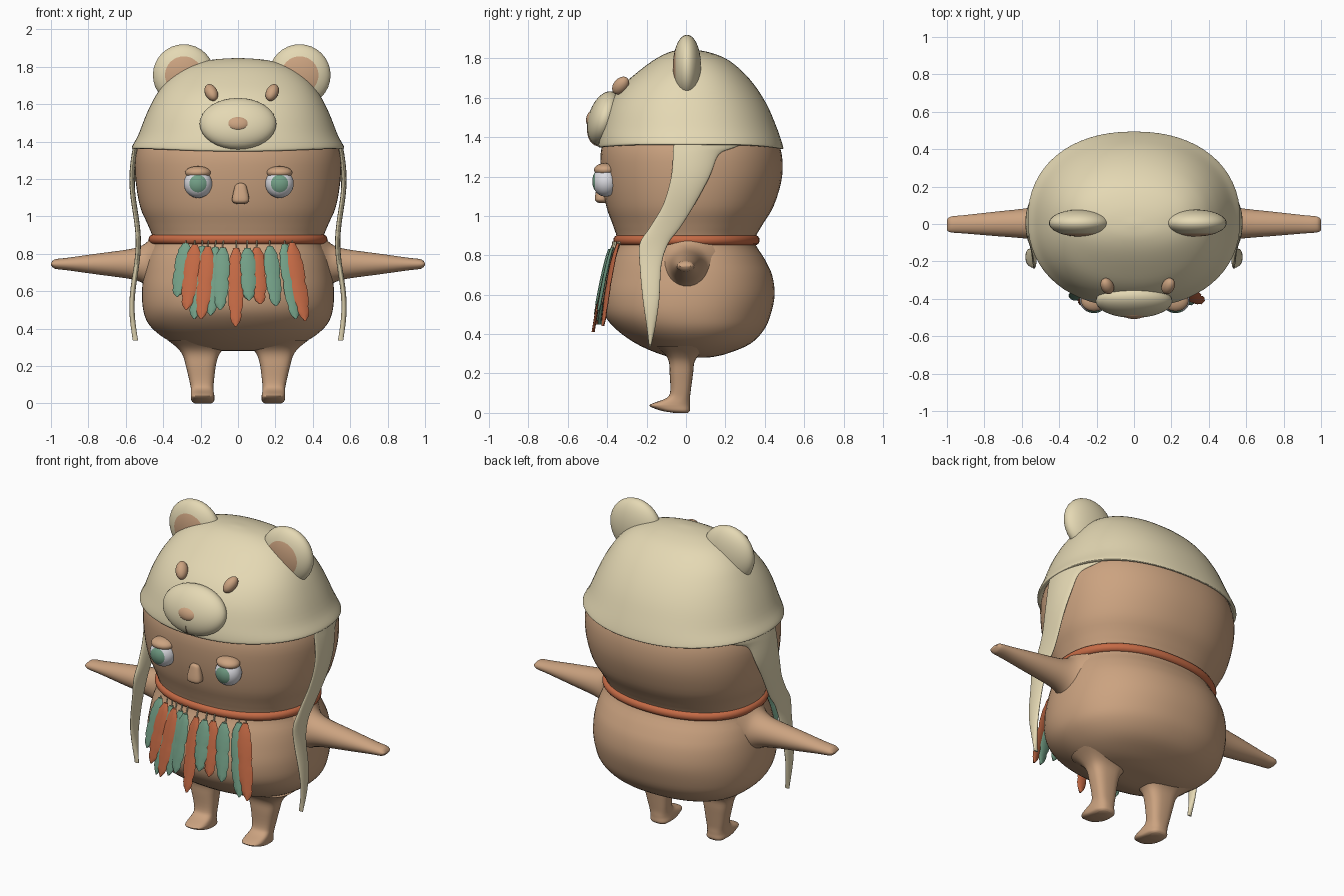
import bpy, bmesh, math
from mathutils import Matrix, Vector, Euler

if "Cube" in bpy.data.objects:
    bpy.data.objects.remove(bpy.data.objects["Cube"])


def material(name, r, g, b):
    m = bpy.data.materials.new(name)
    m.use_nodes = True
    m.diffuse_color = (r, g, b, 1)
    m.node_tree.nodes["Principled BSDF"].inputs["Base Color"].default_value = (r, g, b, 1)
    return m


SKIN = material("tan skin", .6, .365, .216)
HAT = material("cream hood", .78, .69, .455)
ORANGE = material("burnt orange", .56, .145, .06)
GREEN = material("sage green", .175, .355, .245)
WHITE = material("eye white", .72, .72, .76)


def finish(name, bm, mats, rule=None):
    bmesh.ops.recalc_face_normals(bm, faces=bm.faces)
    if rule:
        for face in bm.faces:
            face.material_index = rule(face.calc_center_median())
    mesh = bpy.data.meshes.new(name)
    bm.to_mesh(mesh)
    bm.free()
    for mat in mats:
        mesh.materials.append(mat)
    ob = bpy.data.objects.new(name, mesh)
    bpy.context.collection.objects.link(ob)
    bpy.ops.object.select_all(action='DESELECT')
    ob.select_set(True)
    bpy.context.view_layer.objects.active = ob
    bpy.ops.object.shade_smooth_by_angle(angle=math.radians(55))
    return ob


def smooth_path(rows, steps):
    """Resample rows of numbers along a smooth spline."""
    rows = [Vector(row) for row in rows]
    out = []
    for i in range(len(rows) - 1):
        before, start, end = rows[max(i - 1, 0)], rows[i], rows[i + 1]
        after = rows[min(i + 2, len(rows) - 1)]
        leave, arrive = (end - before) / 2, (after - start) / 2
        for k in range(steps):
            t = k / steps
            ease = t * t * (3 - 2 * t)
            out.append(start.lerp(end, ease) + leave * t * (1 - t) ** 2 - arrive * t * t * (1 - t))
    return out + [rows[-1]]


def loft(name, rows, mat, sides=32, power=2, steps=4, warp=Vector):
    """Skin rows of (z, half width, front y, back y) with rounded rings."""
    bm = bmesh.new()
    rings = []
    for z, half, front, back in smooth_path(rows, steps):
        ring = []
        for i in range(sides):
            angle = math.tau * i / sides
            c, s = math.cos(angle), math.sin(angle)
            x = half * math.copysign(abs(c) ** (2 / power), c)
            y = (front + back + (back - front) * math.copysign(abs(s) ** (2 / power), s)) / 2
            ring.append(bm.verts.new(warp(Vector((x, y, z)))))
        rings.append(ring)
    for low, high in zip(rings, rings[1:]):
        for i in range(sides):
            bm.faces.new((low[i], low[i - 1], high[i - 1], high[i]))
    bm.faces.new(rings[0])
    bm.faces.new(rings[-1])
    return finish(name, bm, [mat])


def ball(name, loc, size, mats, rot=(0, 0, 0), spot=None):
    """Ellipsoid with its poles front and back; spot is the radius of a front disc."""
    bm = bmesh.new()
    bmesh.ops.create_uvsphere(bm, u_segments=32, v_segments=24, radius=1,
                              matrix=Matrix.Rotation(math.pi / 2, 4, 'X'))
    rule = (lambda c: int(c.y < 0 and math.hypot(c.x, c.z) < spot)) if spot else None
    ob = finish(name, bm, mats, rule)
    ob.data.transform(Matrix.LocRotScale(Vector(loc), Euler(rot), Vector(size)))


ROUND = dict(sides=64, power=2.2)

# Body and head in one skin
loft("body_and_head", [
    (.28, .03, .03, .07), (.283, .17, -.07, .13), (.303, .29, -.145, .215), (.35, .395, -.25, .325),
    (.42, .475, -.35, .395), (.5, .507, -.415, .43), (.6, .513, -.43, .45), (.7, .503, -.41, .437),
    (.78, .485, -.385, .4), (.87, .455, -.35, .35), (.95, .48, -.37, .385), (1.05, .523, -.405, .445),
    (1.2, .548, -.43, .488), (1.34, .545, -.43, .48), (1.43, .49, -.38, .42),
    (1.52, .3, -.22, .25)], SKIN, **ROUND)


# Hood with a rolled rim that dips at the front and back middle
def rim_wave(v):
    fade = max(0, 1 - abs(v.z - 1.35) / .09)
    v.z += fade * (.012 - .024 * (2 * v.y) ** 4)
    return v


loft("hood", [
    (1.375, .53, -.42, .47), (1.352, .545, -.43, .48), (1.35, .563, -.44, .492),
    (1.364, .566, -.447, .492), (1.43, .535, -.437, .468), (1.55, .488, -.4, .418),
    (1.65, .437, -.335, .358), (1.735, .372, -.24, .285), (1.8, .28, -.15, .2),
    (1.835, .155, -.075, .1), (1.846, .02, -.01, .01)], HAT, warp=rim_wave, **ROUND)

# Neck band: the neck outline swept by a half circle
band = []
for k in range(9):
    angle = math.pi * (k / 8 - .5)
    swell = .024 * math.cos(angle)
    band.append((.877 + .026 * math.sin(angle), .454 + swell, -.345 - swell, .35 + swell))
loft("neck_band", band, ORANGE, steps=1, **ROUND)

for side, sx in (("left", 1), ("right", -1)):
    # Arm: lofted upright, then laid sideways, flaring into the body
    def lay_down(v):
        return Vector((sx * v.z, v.y, .745 + v.x))
    arm = [(.44, .18), (.475, .13), (.505, .104), (.55, .086), (.62, .073), (.75, .056),
           (.9, .035), (.97, .027), (.99, .018), (1, .004)]
    loft(side + "_arm", [(x, r, -.6 * r - .03, .8 * r + .02) for x, r in arm], SKIN, warp=lay_down)

    # Leg with forward toe, flaring into the belly
    def set_aside(v):
        return Vector((sx * (v.x + .187 + min(v.z, .2) * .06), v.y, v.z))
    loft(side + "_leg", [
        (0, .045, -.06, .01), (.012, .06, -.13, .02), (.035, .063, -.185, .02), (.05, .062, -.165, .02),
        (.075, .06, -.1, .02), (.11, .064, -.08, .024), (.2, .08, -.083, .036), (.26, .098, -.087, .044),
        (.3, .13, -.11, .075), (.34, .18, -.16, .14)], SKIN, power=2.8, warp=set_aside)

    # Hanging hood flap, swaying in at the neck and wrapped around the head
    def hang(v):
        sway = .55 + .017 * math.cos(9.2 * (v.z - 1.2))
        wrap = math.sqrt(1 - (max(v.y, 0) / .53) ** 2)
        return Vector((sx * (v.x + sway) * wrap, v.y, v.z))
    flap = [(1.37, -.06, .3), (1.345, -.065, .24), (1.31, -.066, .165), (1.2, -.075, .12),
            (1.06, -.115, .045), (.94, -.185, -.03), (.86, -.235, -.09), (.75, -.235, -.125),
            (.58, -.22, -.135), (.44, -.2, -.155), (.335, -.187, -.178)]
    loft(side + "_hood_flap", [(z, .014, front, back) for z, front, back in flap], HAT, warp=hang)

    # Bear ear with coloured inside
    ball(side + "_ear", (.02 + sx * .31, .005, 1.755), (.165, .072, .165), [HAT, SKIN], spot=.62)
    # Small hood eye
    ball(side + "_hood_eye", (.02 + sx * .163, -.332, 1.662), (.033, .036, .053), [SKIN],
         rot=(-.65, sx * .45, 0))
    # Face eye with iris and domed lid
    eye_x = .004 + sx * .218
    ball(side + "_eye", (eye_x, -.408, 1.175), (.076, .068, .077), [WHITE, GREEN], spot=.57)
    ball(side + "_eyelid", (eye_x, -.41, 1.234), (.069, .057, .034), [SKIN])

# Hood muzzle
TILT = (-.3, 0, 0)
ball("muzzle", (0, -.412, 1.495), (.205, .083, .142), [HAT], rot=TILT)
ball("muzzle_nose", (0, -.482, 1.497), (.06, .024, .04), [SKIN], rot=TILT)
ball("mouth_line", (0, -.424, 1.45), (.004, .076, .1), [SKIN], rot=TILT)

# Face nose
loft("nose", [(1.066, .018, -.44, -.4), (1.072, .036, -.455, -.4), (1.09, .046, -.463, -.4),
              (1.15, .034, -.452, -.4), (1.17, .025, -.446, -.4), (1.177, .01, -.438, -.4)],
     SKIN, power=2.6, warp=lambda v: v + Vector((.014, 0, 0)))


# Feather fringe draped over the belly, fanning outwards
def drape(v):
    drop = max(.85 - v.z, 0) / .43
    fan = 1 + .25 * drop
    return Vector((v.x + root * fan, v.y - .37 - .1 * drop ** .7 + .4 * (v.x + root * fan) ** 2, v.z))


ROOTS = (-.28, -.23, -.19, -.16, -.12, -.08, -.01, .05, .1, .17, .25, .29)
TIPS = (.57, .5, .45, .45, .47, .5, .41, .55, .53, .52, .45, .44)
for i, (root, tip, letter) in enumerate(zip(ROOTS, TIPS, "gogoggogoggo")):
    top = .83 + .35 * root ** 2
    rows = []
    for k in range(17):
        t = k / 16
        half = .041 * min(1, .35 + 4 * t) * math.sqrt(max(1 - t ** 6, .01))
        half *= .84 if k % 5 == 3 else 1
        lift = -.007 * (i % 2)
        rows.append((top + (tip - top) * t, half, lift - .008, lift + .008))
    colour = GREEN if letter == "g" else ORANGE
    loft(f"feather_{letter}_{i}", rows, colour, sides=8, steps=1, warp=drape)
    loft(f"feather_quill_{i}", [(z, .004, -.005, .005) for z in (.87, .81)],
         HAT, sides=8, warp=drape)
